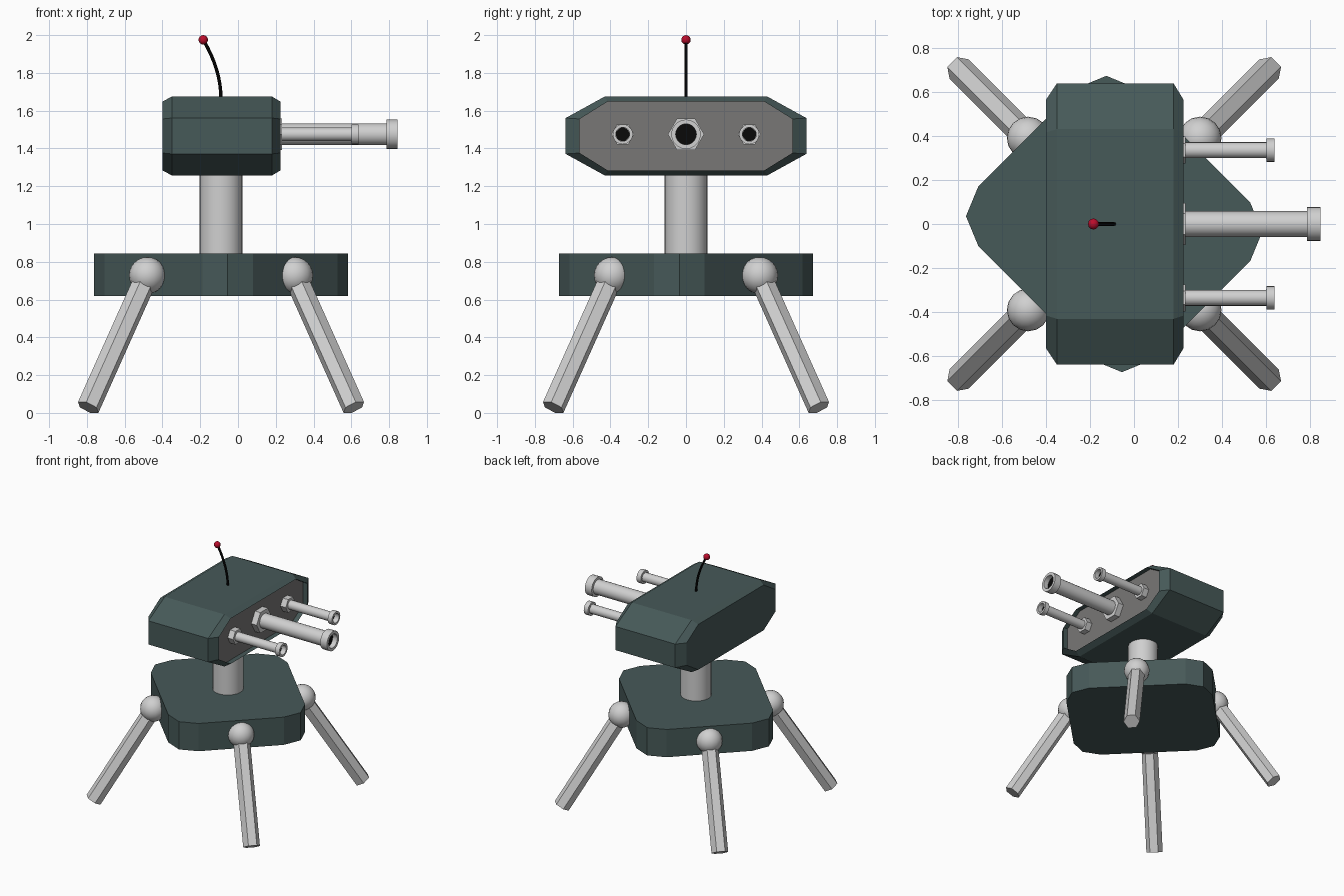
import bpy, bmesh, math
from mathutils import Vector, Matrix

if "Cube" in bpy.data.objects:
    bpy.data.objects.remove(bpy.data.objects["Cube"])


def material(name, rgb):
    m = bpy.data.materials.new(name)
    m.diffuse_color = (*rgb, 1)
    m.use_nodes = True
    m.node_tree.nodes["Principled BSDF"].inputs["Base Color"].default_value = m.diffuse_color
    return m


GREEN = material("dark green paint", (0.062, 0.1, 0.098))
PANEL = material("panel grey", (0.19, 0.185, 0.18))
METAL = material("light metal", (0.63, 0.63, 0.63))
BLACK = material("black", (0.003, 0.003, 0.003))
RED = material("red", (0.5, 0.004, 0.025))
CX = -0.09          # turret axis


def finish(bm, name, mats, smooth=False):
    bmesh.ops.recalc_face_normals(bm, faces=bm.faces)
    me = bpy.data.meshes.new(name)
    bm.to_mesh(me)
    bm.free()
    ob = bpy.data.objects.new(name, me)
    bpy.context.collection.objects.link(ob)
    for m in mats:
        me.materials.append(m)
    if smooth:
        bpy.ops.object.select_all(action='DESELECT')
        ob.select_set(True)
        bpy.context.view_layer.objects.active = ob
        bpy.ops.object.shade_smooth_by_angle(angle=math.radians(40))
    return ob


def loft(name, rings, mats, end_mat=0, smooth=False):
    """Skin a row of closed rings and cap both ends; the last cap may differ in colour."""
    bm = bmesh.new()
    loops = [[bm.verts.new(p) for p in r] for r in rings]
    n = len(loops[0])
    for a, b in zip(loops, loops[1:]):
        for i in range(n):
            bm.faces.new((a[i], a[(i + 1) % n], b[(i + 1) % n], b[i]))
    bm.faces.new(loops[0])
    bm.faces.new(loops[-1]).material_index = end_mat
    return finish(bm, name, mats, smooth)


def circle(n, r, start=0.0):
    return [(r * math.cos(start + 2 * math.pi * i / n),
             r * math.sin(start + 2 * math.pi * i / n)) for i in range(n)]


def along_x(pts, x, y=0, z=0):
    return [(x, y + a, z + b) for a, b in pts]


def sphere(name, loc, r, mat, seg=16, rings=12):
    bm = bmesh.new()
    bmesh.ops.create_uvsphere(bm, u_segments=seg, v_segments=rings, radius=r,
                              matrix=Matrix.Translation(loc))
    return finish(bm, name, [mat], True)


# Head: stretched octagon with chamfered ends and a recessed grey gun panel
def octagon(w, wt, h, hs):
    return [(w, hs), (wt, h), (-wt, h), (-w, hs), (-w, -hs), (-wt, -h), (wt, -h), (w, -hs)]


HZ = 1.466
outer = octagon(0.637, 0.43, 0.209, 0.095)
inner = octagon(0.563, 0.415, 0.182, 0.09)
loft("head", [along_x(o, x, 0, HZ) for o, x in
              ((inner, -0.4), (outer, -0.35), (outer, 0.18), (inner, 0.225), (inner, 0.185))],
     [GREEN, PANEL], end_mat=1)

# Neck
loft("neck", [[(CX + a, b, z) for a, b in circle(20, 0.113)] for z in (0.83, 1.27)],
     [METAL], smooth=True)

# Base: slab turned 45 degrees, corners rounded in two steps
U, V, R = 0.506, 0.556, 0.19
slab = []
for k, (su, sv) in enumerate(((1, 1), (-1, 1), (-1, -1), (1, -1))):
    for s in range(3):
        a = math.radians(90 * k + 45 * s)
        u, v = su * (U - R) + R * math.cos(a), sv * (V - R) + R * math.sin(a)
        slab.append((CX + (u - v) * math.sqrt(0.5), (u + v) * math.sqrt(0.5)))
loft("base", [[(x, y, z) for x, y in slab] for z in (0.62, 0.843)], [GREEN])

# Legs: six-sided struts hanging from ball joints
for sx, fx in ((-1, "left"), (1, "right")):
    for sy, fy in ((-1, "front"), (1, "back")):
        joint = Vector((CX + sx * 0.39, sy * 0.39, 0.728))
        foot = Vector((CX + sx * 0.703, sy * 0.703, 0.029))
        sphere(f"{fy}_{fx}_ball_joint", joint, 0.097, METAL)
        axis = (foot - joint).normalized()
        side = Vector((-sy * sx, 1, 0)).normalized() if sx * sy > 0 else Vector((1, 1, 0)).normalized()
        out = axis.cross(side)
        hexa = [side * a + out * b for a, b in circle(6, 0.062)]
        loft(f"{fy}_{fx}_leg", [[c + h for h in hexa] for c in (joint, foot)], [METAL])

# Guns: hex collar and hollow barrel with a muzzle ring
GZ = 1.475
for name, y, r, ring, bore, coll, x1, x2 in (
        ("main", 0, 0.058, 0.078, 0.055, 0.096, 0.785, 0.845),
        ("left_side", -0.335, 0.036, 0.053, 0.037, 0.061, 0.6, 0.638),
        ("right_side", 0.335, 0.036, 0.053, 0.037, 0.061, 0.6, 0.638)):
    loft(name + "_gun_collar", [along_x(circle(6, coll), x, y, GZ) for x in (0.18, 0.233)], [METAL])
    prof = ((0.2, r), (x1, r), (x1, ring), (x2, ring), (x2, bore), (x2 - 0.04, bore))
    loft(name + "_gun_barrel", [along_x(circle(20, q), x, y, GZ) for x, q in prof],
         [METAL, BLACK], end_mat=1, smooth=True)

# Antenna: bent rod with a red tip
rod = []
for i in range(9):
    t = i / 8
    a = math.radians(36) * t
    c = Vector((CX - 0.094 * t * t, 0, 1.66 + 0.315 * t))
    tilt = Matrix.Rotation(-a, 3, 'Y')
    rod.append([c + tilt @ Vector((p, q, 0)) for p, q in circle(8, 0.009)])
loft("antenna_rod", rod, [BLACK], smooth=True)
sphere("antenna_tip", (CX - 0.094, 0, 1.975), 0.025, RED, 12, 8)
